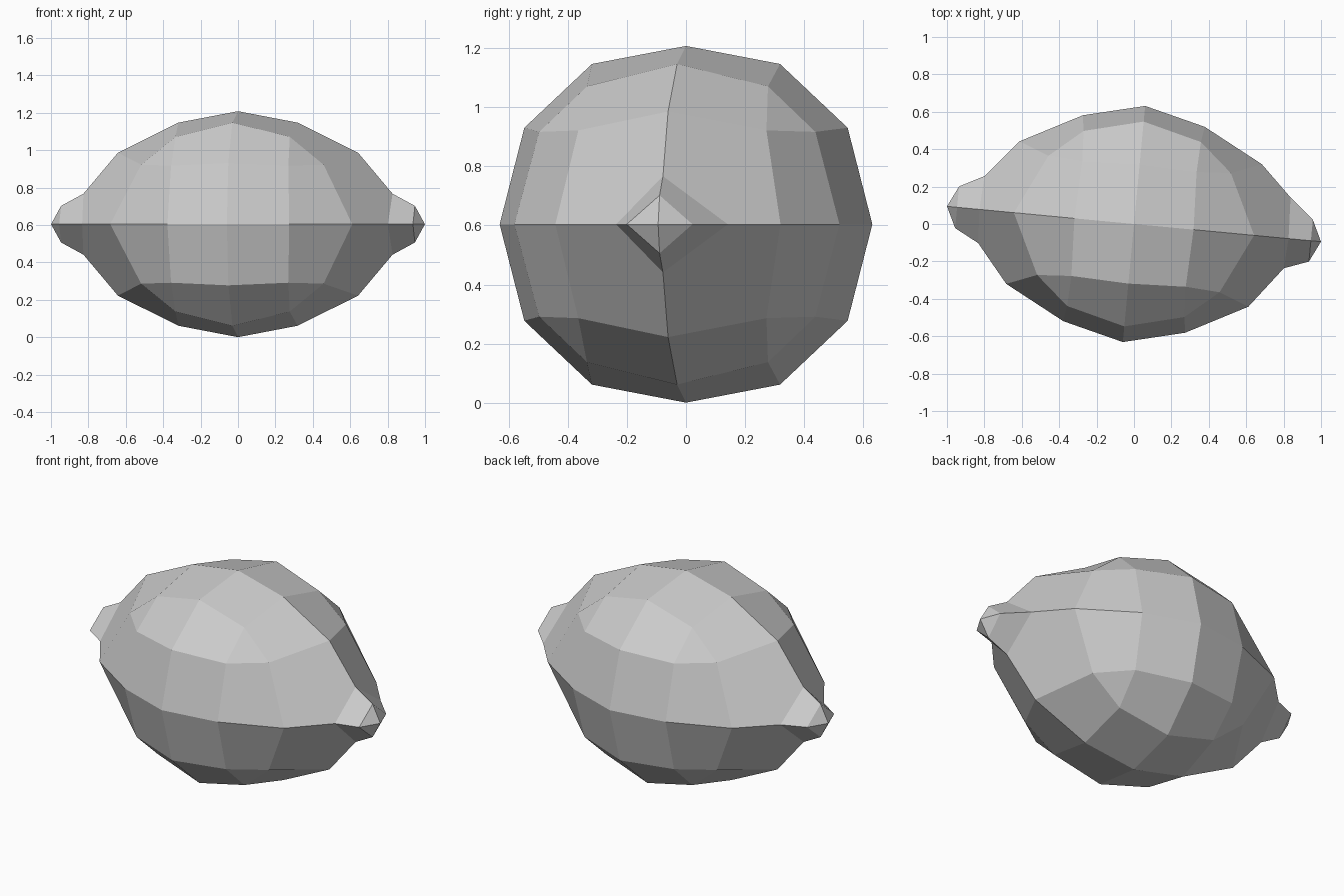
import bpy, bmesh, math
from mathutils import Matrix

if "Cube" in bpy.data.objects:
    bpy.data.objects.remove(bpy.data.objects["Cube"])

# One eighth of the fruit, around the equator centre
POINTS = {
    "top": (0, 0, .604), "side": (0, .634, 0),
    "rim_a": (0, .32, .543), "rim_b": (0, .55, .327),
    "ridge_a": (.32, 0, .543), "ridge_b": (.645, 0, .382),
    "waist_a": (.327, .553, 0), "waist_b": (.65, .383, 0),
    "corner_top": (.307, .308, .467), "corner_side": (.315, .47, .313),
    "corner_end": (.49, .32, .318),
    "neck_top": (.83, 0, .163), "neck_side": (.82, .18, 0),
    "nub_top": (.95, 0, .098), "nub_side": (.95, .112, 0),
    "tip": (1.004, 0, 0),
}
FACES = [
    "top ridge_a corner_top rim_a",
    "rim_a corner_top corner_side rim_b",
    "rim_b corner_side waist_a side",
    "corner_top corner_end corner_side",
    "ridge_a ridge_b corner_end corner_top",
    "corner_side corner_end waist_b waist_a",
    "ridge_b neck_top neck_side waist_b corner_end",
    "neck_top nub_top nub_side neck_side",
    "nub_top tip nub_side",
]

# Mirror the eighth into a closed faceted fruit
bm = bmesh.new()
for sx in (1, -1):
    for sy in (1, -1):
        for sz in (1, -1):
            verts = {}
            for name, (x, y, z) in POINTS.items():
                # One side of the left neck bulges slightly
                if name == "neck_side" and sx > 0:
                    y += .04 if sy > 0 else -.02
                verts[name] = bm.verts.new((sx * x, sy * y, sz * z))
            for face in FACES:
                bm.faces.new([verts[n] for n in face.split()])
bmesh.ops.remove_doubles(bm, verts=bm.verts, dist=.0001)
bmesh.ops.recalc_face_normals(bm, faces=bm.faces)

# Turn slightly and rest on the ground
turn = Matrix.Rotation(math.radians(-5.4), 4, "Z")
bm.transform(Matrix.Translation((0, 0, .604)) @ turn)

mesh = bpy.data.meshes.new("fruit_body")
bm.to_mesh(mesh)
bm.free()
fruit = bpy.data.objects.new("fruit_body", mesh)
bpy.context.collection.objects.link(fruit)

# Plain grey skin
grey = bpy.data.materials.new("light_grey")
grey.use_nodes = True
grey.diffuse_color = (.6, .6, .6, 1)
grey.node_tree.nodes["Principled BSDF"].inputs["Base Color"].default_value = (.6, .6, .6, 1)
mesh.materials.append(grey)
